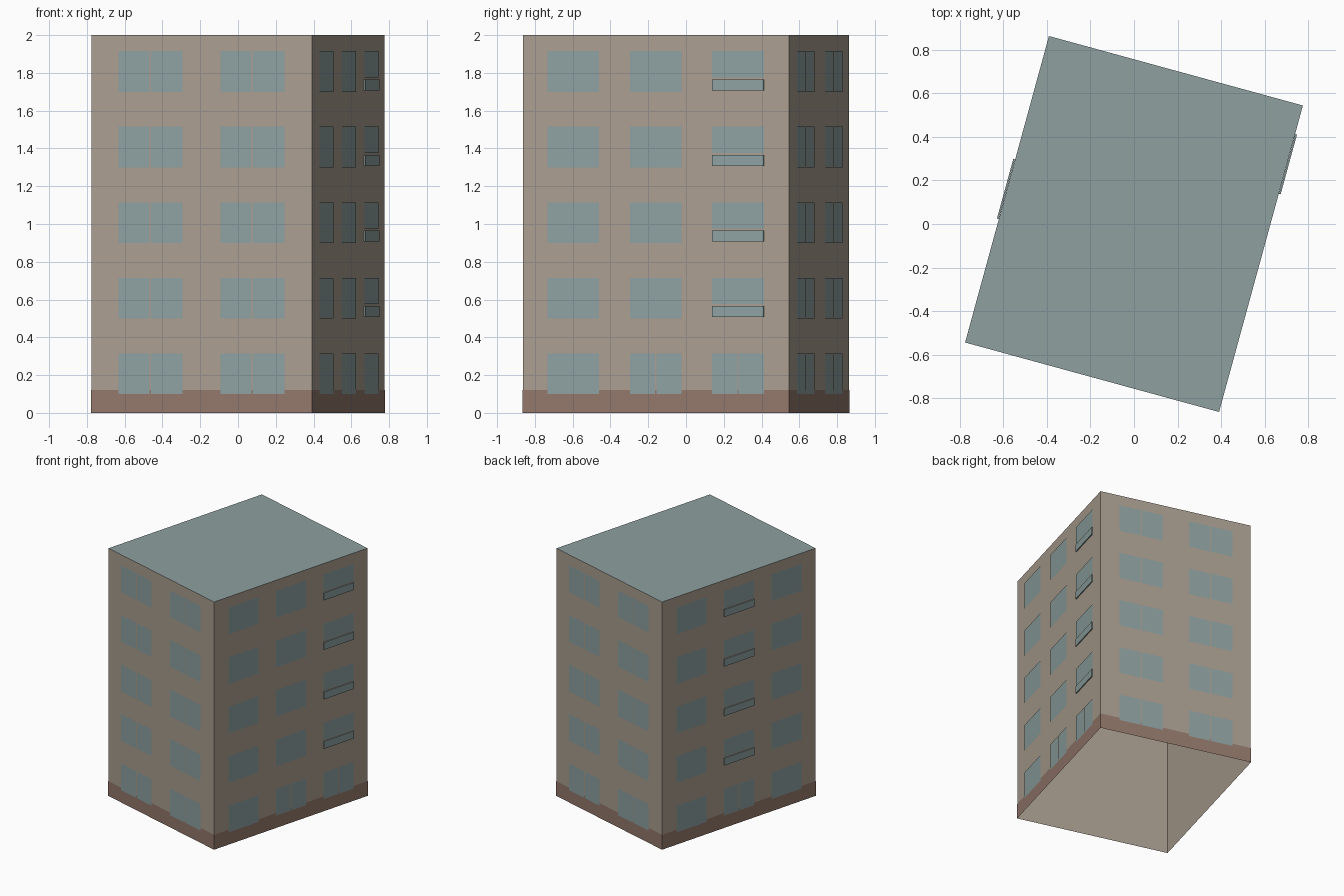
import bpy
import bmesh
import math
from mathutils import Vector, Matrix

if "Cube" in bpy.data.objects:
    bpy.data.objects.remove(bpy.data.objects["Cube"], do_unlink=True)

WIDTH, DEPTH, HEIGHT = 1.21, 1.46, 2.0
TURN = Matrix.Rotation(math.radians(-15.3), 4, "Z")
UP = Vector((0, 0, 1))
FLOORS, STOREY, SILL, WINDOW_H = 5, 0.4, 0.1, 0.215
GAP = 0.004  # half width of the bar between two panes


def material(name, rgb):
    linear = [((c / 255 + 0.055) / 1.055) ** 2.4 for c in rgb] + [1]
    mat = bpy.data.materials.new(name)
    mat.use_nodes = True
    mat.diffuse_color = linear
    bsdf = mat.node_tree.nodes["Principled BSDF"]
    bsdf.inputs["Base Color"].default_value = linear
    bsdf.inputs["Roughness"].default_value = 0.9
    return mat


plaster = material("beige plaster", (170, 158, 144))
glass = material("grey blue", (142, 160, 160))
brick = material("brown plinth", (147, 120, 107))


def finish(bm, name, mat):
    mesh = bpy.data.meshes.new(name)
    bm.transform(TURN)
    bm.to_mesh(mesh)
    bm.free()
    mesh.materials.append(mat)
    obj = bpy.data.objects.new(name, mesh)
    bpy.context.collection.objects.link(obj)
    return obj


def tube(name, mat, grow, top):
    """Four walls without floor or ceiling."""
    bm = bmesh.new()
    bmesh.ops.create_cube(bm, size=1)
    bmesh.ops.scale(bm, vec=(WIDTH + 2 * grow, DEPTH + 2 * grow, top), verts=bm.verts)
    bmesh.ops.translate(bm, vec=(0, 0, top / 2), verts=bm.verts)
    caps = [f for f in bm.faces if abs(f.normal.z) > 0.5]
    bmesh.ops.delete(bm, geom=caps, context="FACES_ONLY")
    return finish(bm, name, mat)


def plate(bm, normal, u0, u1, z0, z1, out):
    """Upright rectangle in front of the wall that faces along normal."""
    along = UP.cross(normal)
    reach = abs(normal.x) * WIDTH / 2 + abs(normal.y) * DEPTH / 2 + out
    corners = [(u0, z0), (u1, z0), (u1, z1), (u0, z1)]
    return bm.faces.new([bm.verts.new(normal * reach + along * u + UP * z)
                         for u, z in corners])


def slab(bm, normal, u0, u1, z0, z1, thick):
    """Closed plate standing just off the wall."""
    face = plate(bm, normal, u0, u1, z0, z1, 0.001)
    moved = bmesh.ops.extrude_face_region(bm, geom=[face])["geom"]
    bmesh.ops.translate(bm, vec=normal * thick,
                        verts=[g for g in moved if isinstance(g, bmesh.types.BMVert)])
    bmesh.ops.recalc_face_normals(bm, faces=bm.faces)


# Walls, open underneath, with plinth band and flat roof
tube("walls", plaster, 0, HEIGHT)
tube("plinth", brick, 0.002, 0.12)
bm = bmesh.new()
bmesh.ops.create_grid(bm, x_segments=1, y_segments=1, size=0.5)
bmesh.ops.scale(bm, vec=(WIDTH, DEPTH, 1), verts=bm.verts)
bmesh.ops.translate(bm, vec=(0, 0, HEIGHT), verts=bm.verts)
finish(bm, "roof", glass)

# Columns of windows on the short and long walls, as centre and half width
short = [(-0.28, 0.175), (0.28, 0.175)]
long = [(-0.452, 0.142), (0, 0.142), (0.452, 0.142)]

# Wall name, outward direction, columns, balcony column, columns split below
sides = [
    ("front", Vector((0, -1, 0)), short, None, ()),
    ("back", Vector((0, 1, 0)), short, None, ()),
    ("left", Vector((1, 0, 0)), long, 2, (1, 2)),
    ("right", Vector((-1, 0, 0)), long, 1, (1,)),
]

for side, normal, columns, balcony, split_below in sides:
    panes = bmesh.new()
    panels = bmesh.new()
    for floor in range(FLOORS):
        z0 = SILL + floor * STOREY
        z1 = z0 + WINDOW_H
        for i, (mid, half) in enumerate(columns):
            low = z0
            if i == balcony and floor > 0:
                # Balcony front panel below a shorter window
                slab(panels, normal, mid - half, mid + half, z0 + 0.007, z0 + 0.066, 0.008)
                low = z0 + 0.076
            if columns is short or (floor == 0 and i in split_below):
                plate(panes, normal, mid - half, mid - GAP, low, z1, 0.004)
                plate(panes, normal, mid + GAP, mid + half, low, z1, 0.004)
            else:
                plate(panes, normal, mid - half, mid + half, low, z1, 0.004)
    finish(panes, side + "_windows", glass)
    if balcony is None:
        panels.free()
    else:
        finish(panels, side + "_balcony_panels", glass)
